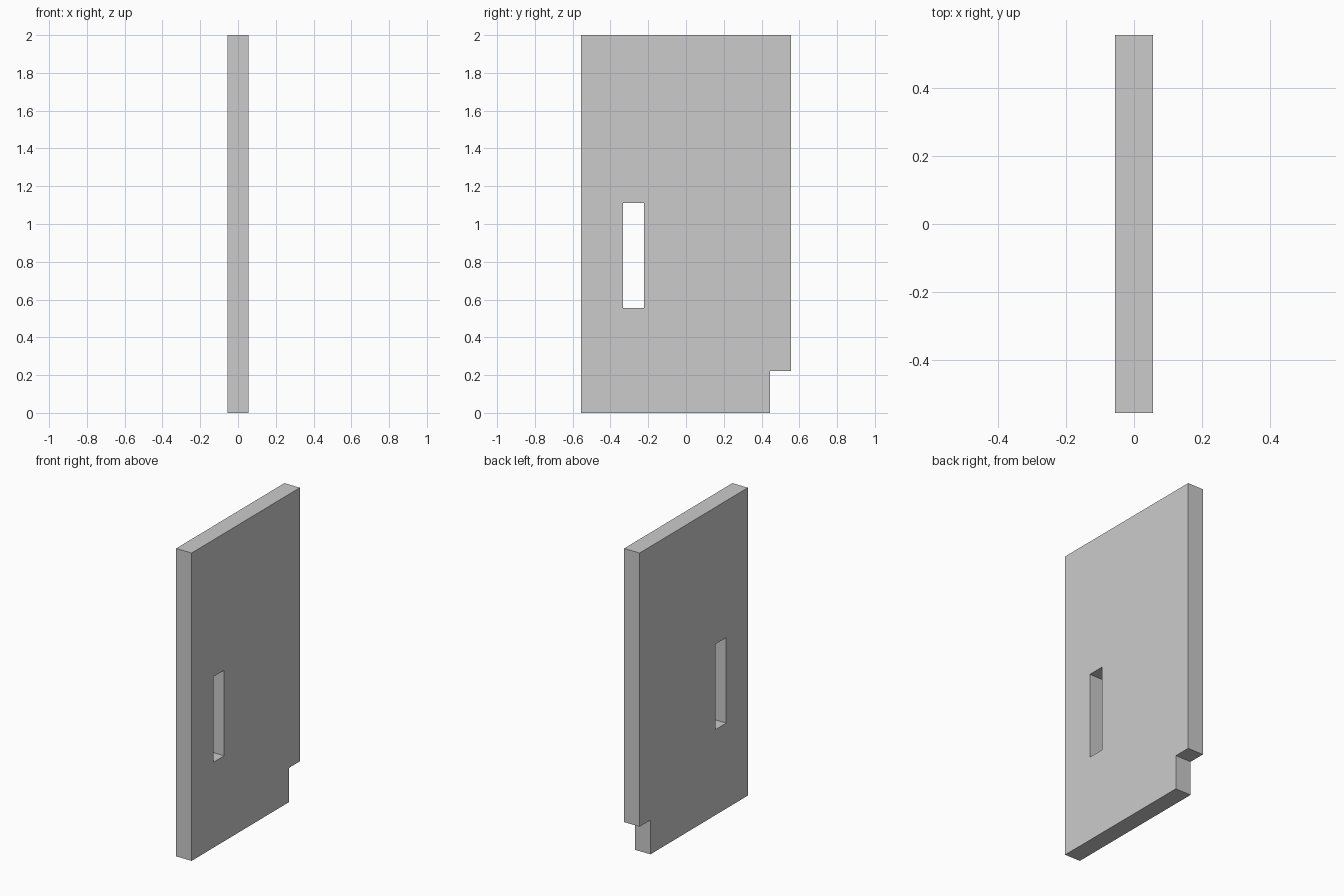
import bpy
import bmesh

if "Cube" in bpy.data.objects:
    bpy.data.objects.remove(bpy.data.objects["Cube"])

U = 2 / 18  # module: the panel is 18 units tall, 10 wide, 1 thick


def slab(name, profile, thickness):
    """Extrude a (y, z) profile, given in units, along x and centre it."""
    bm = bmesh.new()
    face = bm.faces.new([bm.verts.new((-thickness * U / 2, y * U, z * U)) for y, z in profile])
    ext = bmesh.ops.extrude_face_region(bm, geom=[face])
    verts = [v for v in ext["geom"] if isinstance(v, bmesh.types.BMVert)]
    bmesh.ops.translate(bm, verts=verts, vec=(thickness * U, 0, 0))
    bmesh.ops.recalc_face_normals(bm, faces=bm.faces)
    mesh = bpy.data.meshes.new(name)
    bm.to_mesh(mesh)
    bm.free()
    obj = bpy.data.objects.new(name, mesh)
    bpy.context.collection.objects.link(obj)
    return obj


# Panel with a notched lower back corner
panel = slab("panel", [(-5, 0), (4, 0), (4, 2), (5, 2), (5, 18), (-5, 18)], 1)

# Cutter for the through slot
cutter = slab("slot_cutter", [(-3, 5), (-2, 5), (-2, 10), (-3, 10)], 3)
cutter.hide_render = True
cutter.hide_set(True)

cut = panel.modifiers.new("slot", "BOOLEAN")
cut.operation = "DIFFERENCE"
cut.solver = "EXACT"
cut.object = cutter
